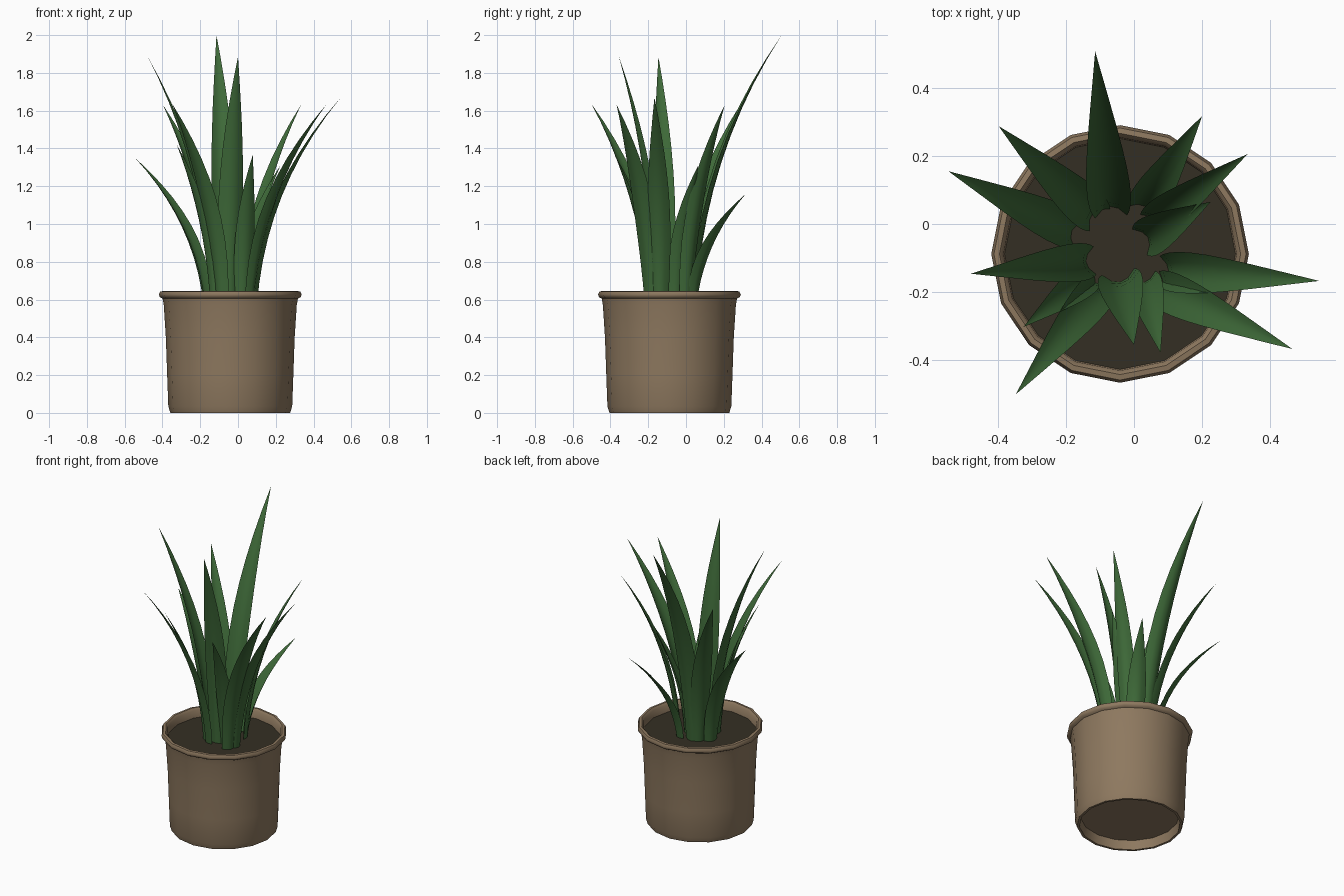
import bpy, bmesh, math
from mathutils import Vector

if "Cube" in bpy.data.objects:
    bpy.data.objects.remove(bpy.data.objects["Cube"])

CX, CY = -0.041, -0.088      # pot axis
SIDES = 16
SOIL_Z = 0.585


def material(name, rgb):
    m = bpy.data.materials.new(name)
    m.diffuse_color = (*rgb, 1.0)
    m.use_nodes = True
    m.node_tree.nodes["Principled BSDF"].inputs["Base Color"].default_value = m.diffuse_color
    return m


CLAY = material("clay brown", (0.27, 0.19, 0.115))
SOIL = material("dark soil", (0.034, 0.028, 0.017))
GREEN = material("leaf green", (0.048, 0.142, 0.04))


def finish(name, bm, mat, angle):
    me = bpy.data.meshes.new(name)
    bm.to_mesh(me)
    bm.free()
    ob = bpy.data.objects.new(name, me)
    bpy.context.collection.objects.link(ob)
    me.materials.append(mat)
    bpy.ops.object.select_all(action='DESELECT')
    ob.select_set(True)
    bpy.context.view_layer.objects.active = ob
    bpy.ops.object.shade_smooth_by_angle(angle=math.radians(angle))
    return ob


def lathe(name, profile, mat):
    """Revolve (radius, z) points around the pot axis; radius 0 makes a cap."""
    bm = bmesh.new()
    rings = []
    for r, z in profile:
        if r == 0:
            rings.append([bm.verts.new((CX, CY, z))] * SIDES)
        else:
            rings.append([bm.verts.new((CX + r * math.cos(2 * math.pi * i / SIDES),
                                        CY + r * math.sin(2 * math.pi * i / SIDES), z))
                          for i in range(SIDES)])
    for a, b in zip(rings, rings[1:]):
        for i in range(SIDES):
            j = (i + 1) % SIDES
            bm.faces.new(list(dict.fromkeys((a[i], a[j], b[j], b[i]))))
    return finish(name, bm, mat, 50)


# Pot: recessed underside, tapered wall, rolled rim, inner wall down to the soil
lathe("pot", [(0, 0.06), (0.295, 0.06), (0.302, 0.0), (0.317, 0.0), (0.328, 0.035),
              (0.334, 0.2), (0.341, 0.4), (0.352, 0.57), (0.358, 0.605), (0.373, 0.613),
              (0.378, 0.628), (0.37, 0.643), (0.354, 0.645), (0.342, 0.632),
              (0.338, 0.57)], CLAY)

# Soil disc
lathe("soil", [(0.339, SOIL_Z), (0, SOIL_Z)], SOIL)


def leaf(name, base, tip, half):
    """Arched, tapering leaf with a channelled cross-section."""
    p0 = Vector((base[0], base[1], SOIL_Z - 0.02))
    p2 = Vector(tip)
    d = p2 - p0
    p1 = p0 + Vector((d.x * 0.1, d.y * 0.1, d.z * 0.56))
    side = Vector((-d.y, d.x, 0)).normalized()
    widths = [0.72, 0.84, 0.94, 1.0, 1.0, 0.94, 0.82, 0.66, 0.46, 0.24]
    bm = bmesh.new()
    rows = []
    for k, w in enumerate(widths):
        t = k / len(widths)
        c = p0 * (1 - t) ** 2 + p1 * 2 * t * (1 - t) + p2 * t * t
        tan = ((p1 - p0) * (1 - t) + (p2 - p1) * t).normalized()
        inward = tan.cross(side).normalized()
        if inward.z < 0:
            inward = -inward
        fold = half * w * (0.65 - 0.4 * t)
        rows.append([bm.verts.new(c + side * (half * w * s) + inward * (fold * s * s))
                     for s in (-1, -0.5, 0, 0.5, 1)])
    for a, b in zip(rows, rows[1:]):
        for i in range(4):
            bm.faces.new((a[i], b[i], b[i + 1], a[i + 1]))
    end = bm.verts.new(p2)
    for i in range(4):
        bm.faces.new((rows[-1][i], end, rows[-1][i + 1]))
    return finish(name, bm, GREEN, 60)


# Leaves: base (x, y), tip (x, y, z), half width
LEAVES = [
    ((-0.07, 0.05), (-0.114, 0.507, 2.0), 0.064),
    ((0.03, 0.05), (0.20, 0.317, 1.16), 0.056),
    ((0.06, 0.01), (0.333, 0.205, 1.63), 0.052),
    ((0.04, -0.04), (0.225, 0.065, 1.31), 0.058),
    ((0.10, -0.14), (0.544, -0.167, 1.67), 0.060),
    ((0.08, -0.19), (0.465, -0.367, 1.63), 0.060),
    ((0.03, -0.17), (0.078, -0.378, 1.365), 0.052),
    ((-0.04, -0.17), (0.0, -0.355, 1.885), 0.066),
    ((-0.10, -0.19), (-0.347, -0.50, 1.635), 0.058),
    ((-0.14, -0.16), (-0.324, -0.302, 1.42), 0.048),
    ((-0.14, -0.11), (-0.478, -0.146, 1.885), 0.056),
    ((-0.18, -0.02), (-0.545, 0.155, 1.35), 0.058),
    ((-0.12, 0.03), (-0.397, 0.287, 1.63), 0.060),
]
for n, (b, t, h) in enumerate(LEAVES, 1):
    leaf(f"leaf_{n:02d}", b, t, h)
